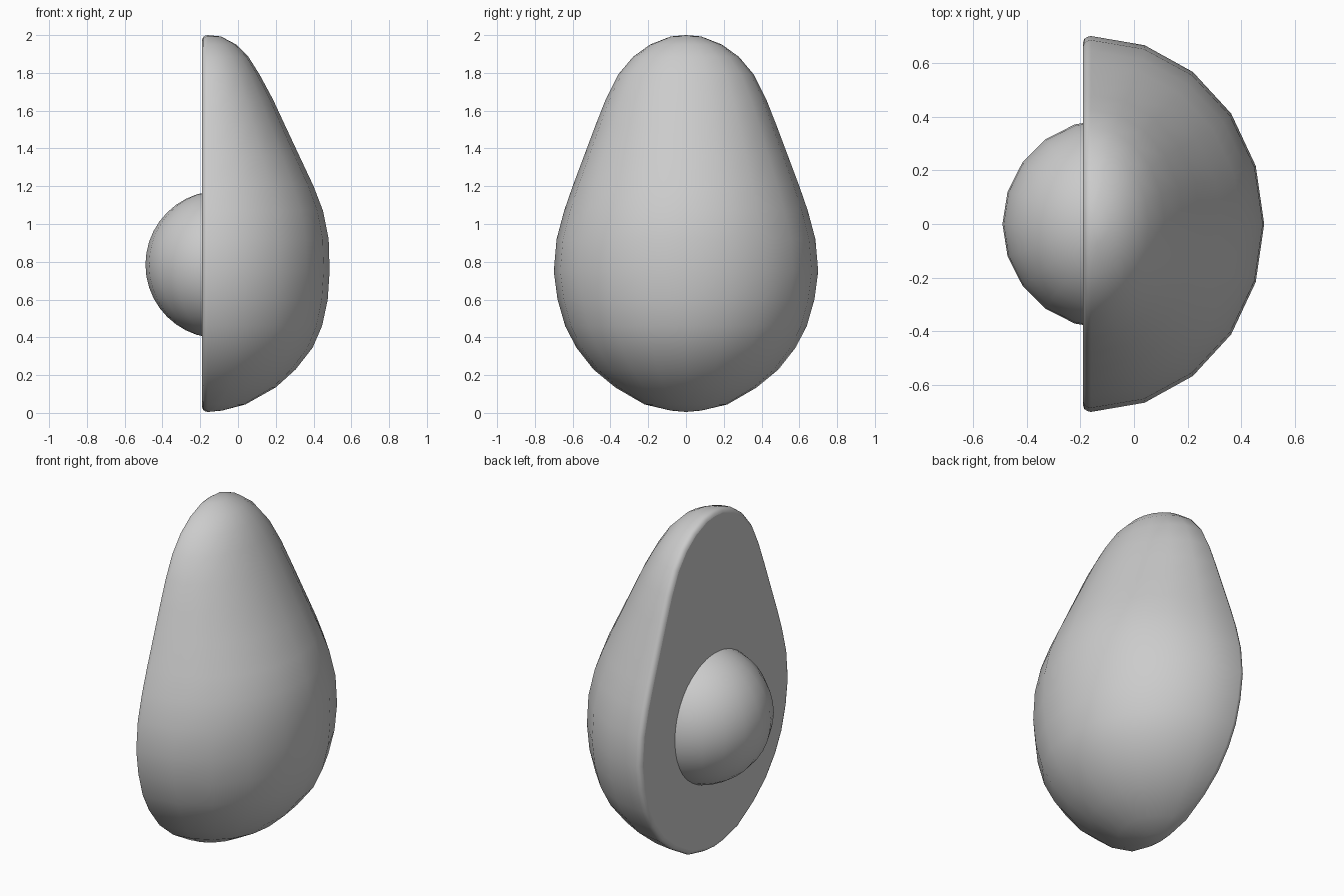
import bpy, bmesh
from math import sin, cos, pi
from mathutils import Vector

if "Cube" in bpy.data.objects:
    bpy.data.objects.remove(bpy.data.objects["Cube"])

CUT, AXIS, SIDES = -0.19, -0.16, 10

# height, half width, depth behind the cut
PROFILE = [(0.012, 0.08, 0.075), (0.045, 0.22, 0.20), (0.135, 0.375, 0.36), (0.23, 0.49, 0.465),
           (0.345, 0.58, 0.555), (0.46, 0.64, 0.605), (0.60, 0.68, 0.635), (0.75, 0.70, 0.645),
           (0.92, 0.685, 0.64), (1.07, 0.645, 0.61), (1.20, 0.60, 0.56), (1.36, 0.54, 0.485),
           (1.52, 0.48, 0.41), (1.66, 0.425, 0.345), (1.79, 0.36, 0.275), (1.885, 0.28, 0.215),
           (1.95, 0.19, 0.15), (1.993, 0.08, 0.07)]


def finish(bm, name):
    mesh = bpy.data.meshes.new(name)
    bmesh.ops.recalc_face_normals(bm, faces=bm.faces)
    bm.to_mesh(mesh)
    bm.free()
    obj = bpy.data.objects.new(name, mesh)
    bpy.context.collection.objects.link(obj)
    return obj


# Fruit half: stacked half-ellipses between two poles
bm = bmesh.new()
rows = []
for z, w, d in PROFILE:
    angles = [-pi / 2 + pi * i / SIDES for i in range(SIDES + 1)]
    rows.append([bm.verts.new((AXIS + d * cos(a), w * sin(a), z)) for a in angles])
bottom = bm.verts.new((AXIS, 0, 0.005))
top = bm.verts.new((AXIS, 0, 2.0))
for lower, upper in zip(rows, rows[1:]):
    for i in range(SIDES):
        bm.faces.new((lower[i], lower[i + 1], upper[i + 1], upper[i]))
for i in range(SIDES):
    bm.faces.new((bottom, rows[0][i + 1], rows[0][i]))
    bm.faces.new((top, rows[-1][i], rows[-1][i + 1]))

# Rounded rim running into the flat cut
outline = [bottom] + [r[0] for r in rows] + [top] + [r[-1] for r in reversed(rows)]
n = len(outline)
points = [v.co.copy() for v in outline]
ring = outline
for x, inset in ((-0.173, 0.003), (-0.185, 0.011), (CUT, 0.026)):
    new = []
    for i, p in enumerate(points):
        t = points[(i + 1) % n] - points[i - 1]
        inward = Vector((0, -t.z, t.y)).normalized()
        if inward.dot(Vector((p.x, 0, 1)) - p) < 0:
            inward.negate()
        q = p + inward * inset
        new.append(bm.verts.new((x, q.y, q.z)))
    for i in range(n):
        j = (i + 1) % n
        bm.faces.new((ring[i], ring[j], new[j], new[i]))
    ring = new
for f in bm.faces:
    f.smooth = True
cap = bm.faces.new(ring)
cap.smooth = False
finish(bm, "fruit_half")

# Stone half sunk in the flesh
bpy.ops.mesh.primitive_uv_sphere_add(segments=20, ring_count=20, radius=0.39,
                                     location=(-0.10, 0, 0.785))
stone = bpy.context.object
stone.name = "stone"
bpy.ops.object.shade_smooth()
